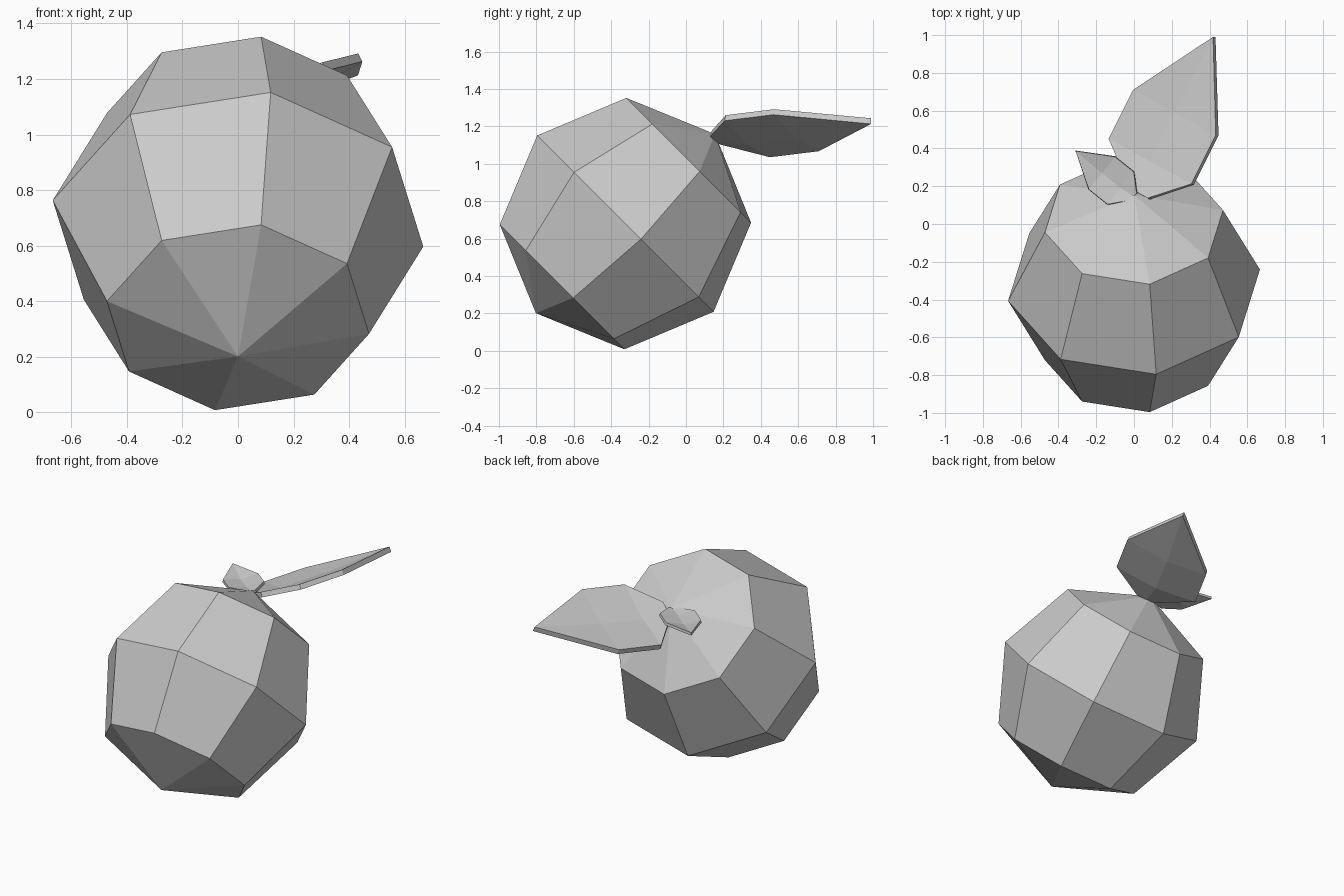
import bpy, bmesh
from math import radians
from mathutils import Vector, Matrix

if "Cube" in bpy.data.objects:
    bpy.data.objects.remove(bpy.data.objects["Cube"])


def make_object(name, bm):
    bmesh.ops.recalc_face_normals(bm, faces=bm.faces)
    mesh = bpy.data.meshes.new(name)
    bm.to_mesh(mesh)
    bm.free()
    obj = bpy.data.objects.new(name, mesh)
    bpy.context.collection.objects.link(obj)
    return obj


def leaf(name, rows, side, tip, cup, thickness):
    """rows: (centre point, width factor); the midrib sinks by cup."""
    bm = bmesh.new()
    side = Vector(side)
    strips = []
    for centre, width in rows:
        c = Vector(centre)
        mid = c - Vector((0, 0, cup * width))
        strips.append([bm.verts.new(p) for p in
                       (c - side * width, mid, c + side * width)])
    for a, b in zip(strips, strips[1:]):
        for i in range(2):
            bm.faces.new((a[i], a[i + 1], b[i + 1], b[i]))
    end = bm.verts.new(tip)
    for i in range(2):
        bm.faces.new((strips[-1][i], strips[-1][i + 1], end))
    obj = make_object(name, bm)
    mod = obj.modifiers.new("thickness", 'SOLIDIFY')
    mod.thickness = thickness
    mod.offset = 0
    return obj


# Fruit body: eight-sided, four-ring sphere tipped back by 45 degrees
bm = bmesh.new()
bmesh.ops.create_uvsphere(bm, u_segments=8, v_segments=4, radius=0.677)
bm.transform(Matrix.Translation((0, -0.324, 0.68))
             @ Matrix.Rotation(radians(-45), 4, 'X')
             @ Matrix.Rotation(radians(10), 4, 'Z'))
make_object("fruit_body", bm)

# Large leaf, tilted up on its right side
leaf("large_leaf",
     [((0.03, 0.16, 1.14), 0.22), ((0.09, 0.33, 1.148), 1), ((0.22, 0.59, 1.18), 1)],
     side=(0.22, -0.12, 0.097), tip=(0.425, 0.99, 1.228), cup=0.03, thickness=0.033)

# Small leaf, almost level
leaf("small_leaf",
     [((0.0, 0.145, 1.155), 0.22), ((-0.07, 0.19, 1.16), 1), ((-0.17, 0.27, 1.155), 1)],
     side=(0.07, 0.087, 0.006), tip=(-0.31, 0.388, 1.16), cup=0.02, thickness=0.018)
